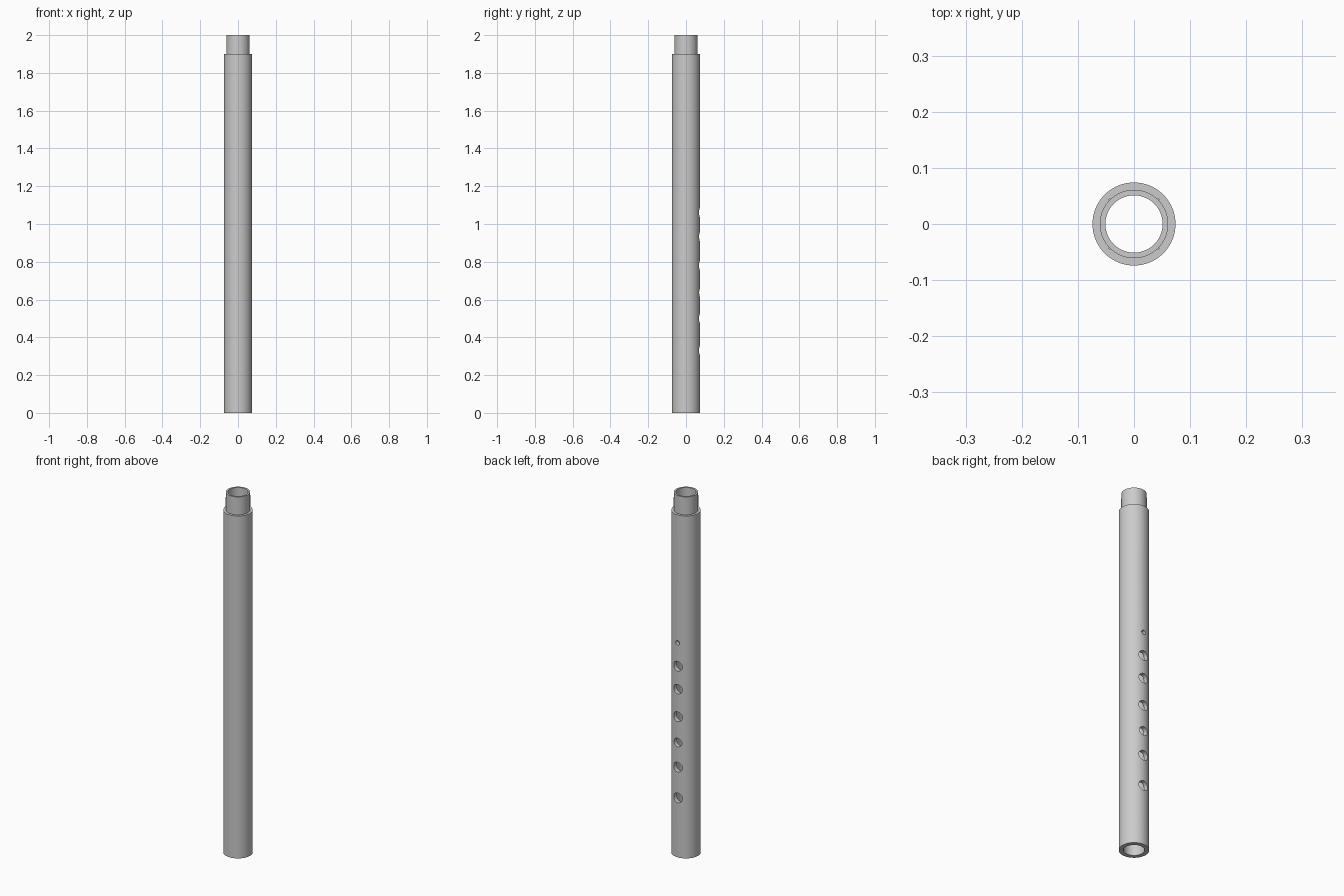
import bpy, bmesh, math
from mathutils import Matrix

old = bpy.data.objects.get("Cube")
if old:
    bpy.data.objects.remove(old, do_unlink=True)

OUTER, TENON, BORE = 0.074, 0.061, 0.051
SHOULDER, TOP = 1.9, 2.0

grey = bpy.data.materials.new("plain grey")
grey.use_nodes = True
grey.diffuse_color = (0.6, 0.6, 0.6, 1)
grey.node_tree.nodes["Principled BSDF"].inputs["Base Color"].default_value = (0.6, 0.6, 0.6, 1)


def make_object(name, bm):
    bmesh.ops.recalc_face_normals(bm, faces=bm.faces)
    mesh = bpy.data.meshes.new(name)
    bm.to_mesh(mesh)
    bm.free()
    mesh.materials.append(grey)
    obj = bpy.data.objects.new(name, mesh)
    bpy.context.collection.objects.link(obj)
    return obj


def select_only(obj):
    bpy.ops.object.select_all(action='DESELECT')
    obj.select_set(True)
    bpy.context.view_layer.objects.active = obj


# Hollow tube with a narrower tenon, turned from its wall profile
bm = bmesh.new()
profile = [(BORE, 0), (OUTER, 0), (OUTER, SHOULDER),
           (TENON, SHOULDER), (TENON, TOP), (BORE, TOP)]
verts = [bm.verts.new((r, 0, z)) for r, z in profile]
edges = [bm.edges.new((verts[i], verts[(i + 1) % len(verts)])) for i in range(len(verts))]
bmesh.ops.spin(bm, geom=verts + edges, cent=(0, 0, 0), axis=(0, 0, 1),
               angle=2 * math.pi, steps=96, use_merge=False)
bmesh.ops.remove_doubles(bm, verts=bm.verts, dist=0.0001)
tube = make_object("tube_body", bm)

# Finger holes through the back wall: height and radius
holes = [(1.19, 0.0125), (1.06, 0.027), (0.933, 0.026), (0.78, 0.027),
         (0.637, 0.024), (0.5, 0.027), (0.33, 0.027)]
bm = bmesh.new()
for z, radius in holes:
    place = Matrix.Translation((0, 0.08, z)) @ Matrix.Rotation(math.pi / 2, 4, 'X')
    bmesh.ops.create_cone(bm, cap_ends=True, segments=40, radius1=radius,
                          radius2=radius, depth=0.12, matrix=place)
cutter = make_object("hole_cutter", bm)
cutter.hide_render = True

select_only(tube)
mod = tube.modifiers.new("finger_holes", 'BOOLEAN')
mod.operation = 'DIFFERENCE'
mod.solver = 'EXACT'
mod.object = cutter
bpy.ops.object.modifier_apply(modifier=mod.name)
bpy.data.objects.remove(cutter, do_unlink=True)
bpy.ops.object.shade_smooth_by_angle(angle=math.radians(30))

# Four slim grip ridges around the tenon
bm = bmesh.new()
for i in range(4):
    place = (Matrix.Rotation(math.radians(45 + 90 * i), 4, 'Z')
             @ Matrix.Translation((TENON, 0, 1.945))
             @ Matrix.Diagonal((0.005, 0.005, 0.06, 1)))
    bmesh.ops.create_cube(bm, size=1, matrix=place)
make_object("tenon_ridges", bm)
